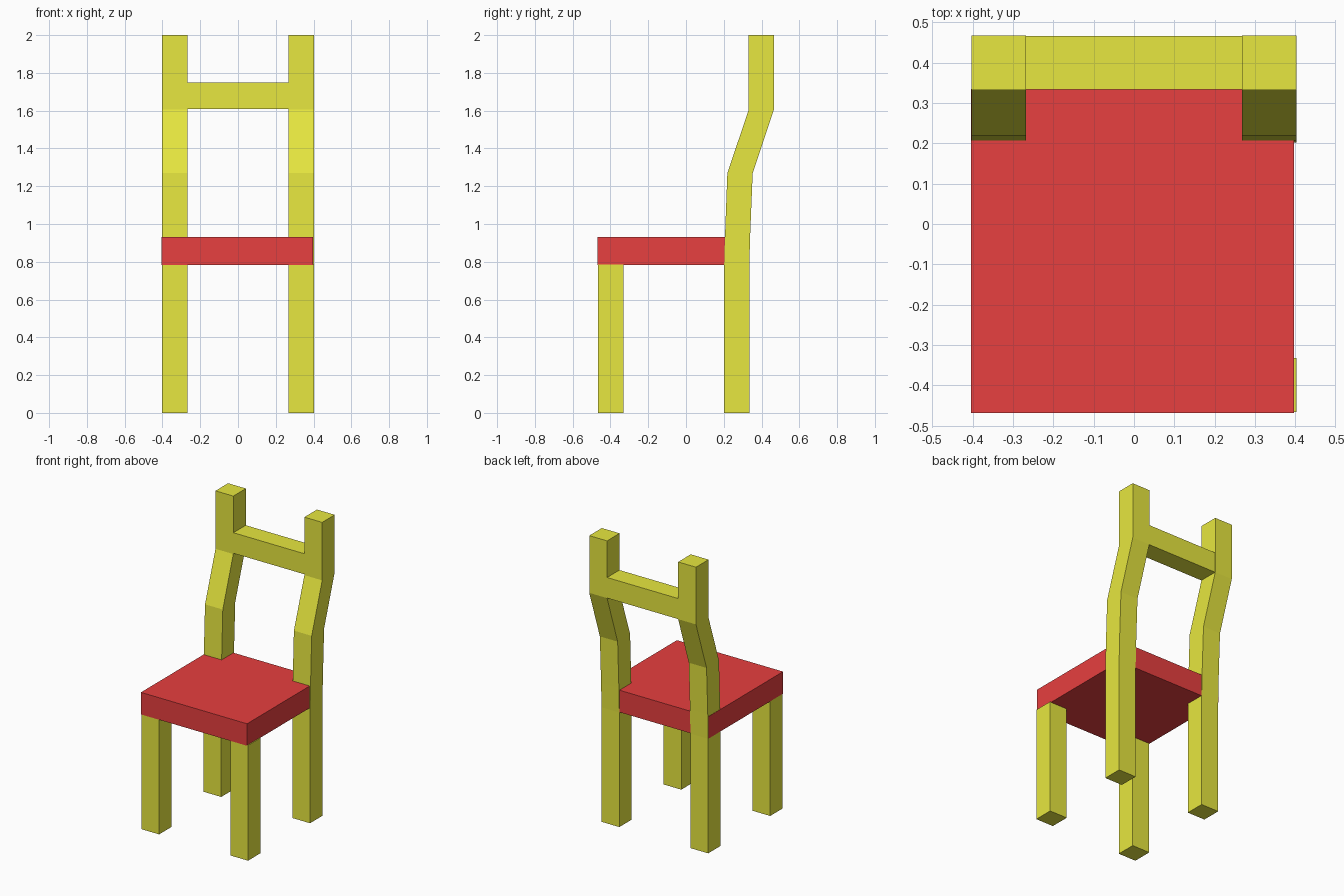
import bpy

if "Cube" in bpy.data.objects:
    bpy.data.objects.remove(bpy.data.objects["Cube"])


def material(name, color):
    mat = bpy.data.materials.new(name)
    mat.diffuse_color = color
    mat.use_nodes = True
    mat.node_tree.nodes["Principled BSDF"].inputs["Base Color"].default_value = mat.diffuse_color
    return mat


def prism(name, profile, x0, x1, mat):
    """Extrude a (y, z) side profile from x0 to x1."""
    n = len(profile)
    verts = [(x, y, z) for x in (x0, x1) for y, z in profile]
    faces = [tuple(reversed(range(n))), tuple(range(n, 2 * n))]
    faces += [(i, (i + 1) % n, n + (i + 1) % n, n + i) for i in range(n)]
    mesh = bpy.data.meshes.new(name)
    mesh.from_pydata(verts, [], faces)
    mesh.materials.append(mat)
    obj = bpy.data.objects.new(name, mesh)
    bpy.context.collection.objects.link(obj)
    return obj


def box(name, x, y, z, mat):
    profile = [(y[0], z[0]), (y[1], z[0]), (y[1], z[1]), (y[0], z[1])]
    return prism(name, profile, x[0], x[1], mat)


yellow = material("yellow_paint", (0.8, 0.8, 0.05, 1))
red = material("red_seat", (0.8, 0.05, 0.05, 1))

# Bent rear post: front edge upward, back edge offset behind it
front_edge = [(0.202, 0), (0.202, 0.78), (0.207, 0.95), (0.219, 1.27), (0.332, 1.605), (0.332, 2.0)]
back_edge = [(0.335, 0), (0.335, 0.78), (0.34, 0.95), (0.353, 1.27), (0.467, 1.61), (0.467, 2.0)]
post_profile = back_edge + front_edge[::-1]

# Legs and posts on both sides
for side, x0, x1 in (("left", -0.402, -0.268), ("right", 0.268, 0.402)):
    box("front_leg_" + side, (x0, x1), (-0.466, -0.332), (0, 0.785), yellow)
    prism("back_post_" + side, post_profile, x0, x1, yellow)

# Seat slab
box("seat", (-0.404, 0.396), (-0.468, 0.334), (0.782, 0.932), red)

# Back rail between the posts
box("back_rail", (-0.268, 0.268), (0.333, 0.466), (1.61, 1.75), yellow)
